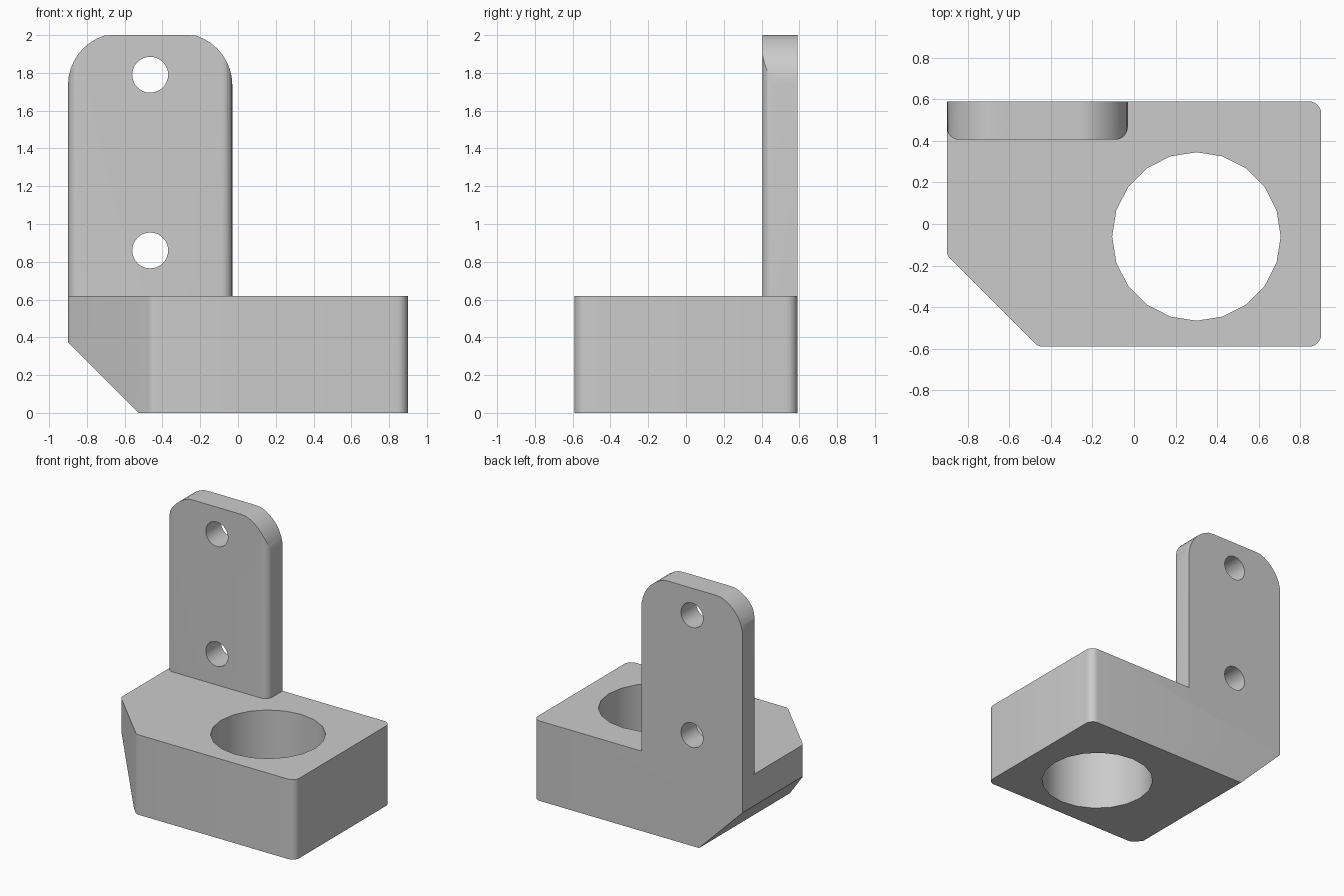
import bpy
import bmesh
from math import pi, cos, sin
from mathutils import Vector, Matrix

cube = bpy.data.objects.get("Cube")
if cube:
    bpy.data.objects.remove(cube, do_unlink=True)

grey = bpy.data.materials.new("plain grey")
grey.use_nodes = True
colour = (0.6, 0.6, 0.6, 1)
grey.diffuse_color = colour
grey.node_tree.nodes["Principled BSDF"].inputs["Base Color"].default_value = colour


def rounded(corners, steps=6):
    """Outline from (x, y, fillet radius) corners, counter-clockwise."""
    out = []
    for i, (x, y, r) in enumerate(corners):
        p = Vector((x, y))
        if r == 0:
            out.append(p)
            continue
        a = (Vector(corners[i - 1][:2]) - p).normalized()
        b = (Vector(corners[(i + 1) % len(corners)][:2]) - p).normalized()
        half = a.angle(b) / 2
        centre = p + (a + b).normalized() * r / sin(half)
        start = p + a * r * cos(half) / sin(half) - centre
        turn = pi - 2 * half
        for k in range(steps + 1):
            out.append(centre + Matrix.Rotation(turn * k / steps, 2) @ start)
    return out


def circle(x, y, r, sides):
    return [Vector((x + r * cos(2 * pi * k / sides), y + r * sin(2 * pi * k / sides)))
            for k in range(sides)]


def prism(name, outline, low, high, along_y=False):
    """Extrude a plan outline up z, or a front outline along y."""
    bm = bmesh.new()
    face = bm.faces.new([bm.verts.new((p.x, low, p.y) if along_y else (p.x, p.y, low))
                         for p in outline])
    shift = (0, high - low, 0) if along_y else (0, 0, high - low)
    top = bmesh.ops.extrude_face_region(bm, geom=[face])["geom"]
    bmesh.ops.translate(bm, vec=shift,
                        verts=[v for v in top if isinstance(v, bmesh.types.BMVert)])
    bmesh.ops.recalc_face_normals(bm, faces=bm.faces)
    mesh = bpy.data.meshes.new(name)
    bm.to_mesh(mesh)
    bm.free()
    mesh.materials.append(grey)
    ob = bpy.data.objects.new(name, mesh)
    bpy.context.collection.objects.link(ob)
    return ob


def combine(ob, other, operation):
    """Apply a boolean and discard the helper."""
    bpy.context.view_layer.objects.active = ob
    mod = ob.modifiers.new(operation, "BOOLEAN")
    mod.operation = operation
    mod.solver = "EXACT"
    mod.object = other
    bpy.ops.object.modifier_apply(modifier=mod.name)
    bpy.data.objects.remove(other, do_unlink=True)


left, right, back, top = -0.9, 0.9, 0.59, 0.62
r = 0.06

# Block with a clipped front corner
bracket = prism("bracket", rounded([
    (left, back, 0), (left, -0.15, r), (-0.46, -back, r),
    (right, -back, r), (right, back, r)]), 0, top)

# Sloped underside along one edge
wedge = [Vector(p) for p in ((-1.1, 0.575), (-1.1, -0.2), (-0.325, -0.2))]
combine(bracket, prism("underside_cutter", wedge, -1, 1, True), "DIFFERENCE")

# Upright plate: softened front edges, arched top corners
plate_right, plate_front = -0.03, 0.405
plate = prism("plate", rounded([
    (left, back, 0), (left, plate_front, r),
    (plate_right, plate_front, r), (plate_right, back, 0)]), 0.5, 2)
arch = rounded([(left, 0.4, 0), (plate_right, 0.4, 0),
                (plate_right, 2.01, 0.275), (left, 2.01, 0.275)], 10)
for p in arch:
    p.y = min(p.y, 2.0)
combine(plate, prism("arch_cutter", arch, 0.2, 0.8, True), "INTERSECT")
combine(bracket, plate, "UNION")

# Large bore and two screw holes
combine(bracket, prism("bore_cutter", circle(0.3, -0.06, 0.405, 20), -1, 1), "DIFFERENCE")
for z in (0.86, 1.79):
    combine(bracket, prism("screw_cutter", circle(-0.465, z, 0.095, 32), 0.2, 0.8, True),
            "DIFFERENCE")

# Smooth the fillets, keep hard edges
bpy.ops.object.select_all(action="DESELECT")
bracket.select_set(True)
bpy.context.view_layer.objects.active = bracket
bpy.ops.object.shade_smooth_by_angle(angle=pi / 6)
